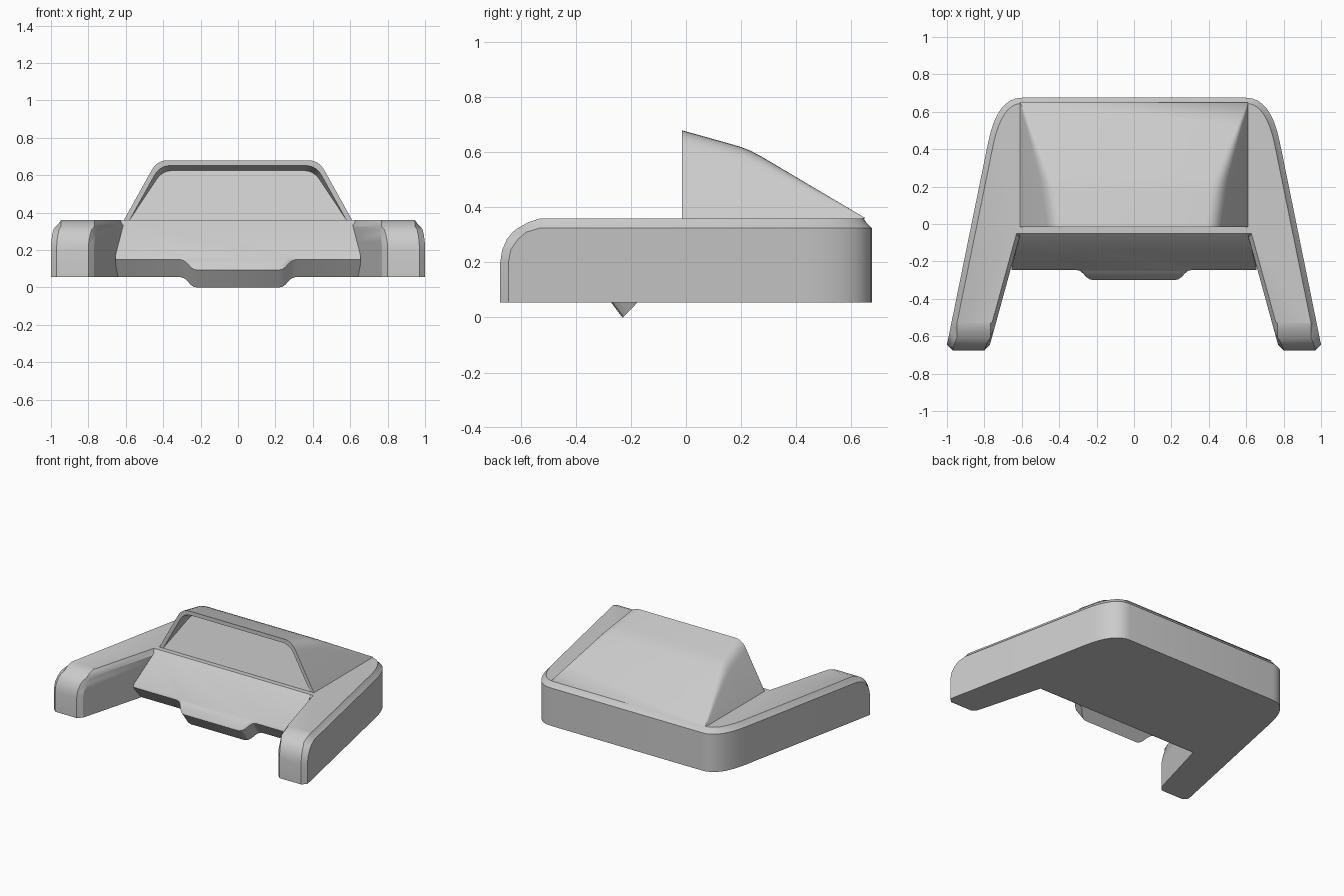
import bpy, bmesh, math

cube = bpy.data.objects.get("Cube")
if cube:
    bpy.data.objects.remove(cube, do_unlink=True)

grey = bpy.data.materials.new("plain grey")
grey.use_nodes = True
grey.diffuse_color = (0.6, 0.6, 0.6, 1)
grey.node_tree.nodes["Principled BSDF"].inputs["Base Color"].default_value = (0.6, 0.6, 0.6, 1)


def mirrored(half):
    """Complete a right-hand half outline with its mirror image."""
    return half + [(-x, y, z) for x, y, z in reversed(half)]


def loft(name, rings, closed=True, cap_start=True, cap_end=True, angle=25):
    """Skin a row of equal-length outlines into one object."""
    bm = bmesh.new()
    rows = [[bm.verts.new(p) for p in ring] for ring in rings]
    n = len(rows[0])
    for a, b in zip(rows, rows[1:]):
        for i in range(n if closed else n - 1):
            j = (i + 1) % n
            bm.faces.new((a[i], a[j], b[j], b[i]))
    if cap_start:
        bm.faces.new(rows[0])
    if cap_end:
        bm.faces.new(rows[-1])
    bmesh.ops.remove_doubles(bm, verts=bm.verts, dist=0.0005)
    bmesh.ops.recalc_face_normals(bm, faces=bm.faces)
    mesh = bpy.data.meshes.new(name)
    bm.to_mesh(mesh)
    bm.free()
    mesh.materials.append(grey)
    obj = bpy.data.objects.new(name, mesh)
    bpy.context.collection.objects.link(obj)
    bpy.ops.object.select_all(action='DESELECT')
    obj.select_set(True)
    bpy.context.view_layer.objects.active = obj
    bpy.ops.object.shade_smooth_by_angle(angle=math.radians(angle))
    return obj


# Base: U-shaped body with two splayed arms, rounded noses and chamfered rim
BACK, TOP = 0.675, 0.36


def outer_x(y):
    return 1.0 - 0.2036 * (y + 0.645)


def inner_x(y):
    return 0.77 - 0.274 * (y + 0.645)


def base_ring(z, nose, side, notch, inset):
    half = [(inner_x(notch) + inset * 0.7, notch, z),
            (inner_x(side) + inset * 0.7, side, z),
            (inner_x(side) + 0.03, nose, z),
            (outer_x(side) - 0.03, nose, z),
            (outer_x(side) - inset, side, z)]
    # Rounded rear corner
    ax, ay = outer_x(0.44) - inset, 0.44
    bx, by = outer_x(BACK) - inset, BACK - inset
    for i in range(9):
        t = i / 8
        u = 1 - t
        half.append((u * u * ax + 2 * u * t * bx + t * t * 0.6,
                     u * u * ay + 2 * u * t * by + t * t * by, z))
    return mirrored(half)


levels = [(0.055, -0.675, -0.645, -0.17, 0), (0.2, -0.675, -0.645, -0.17, 0),
          (0.245, -0.668, -0.637, -0.15, 0), (0.285, -0.65, -0.61, -0.12, 0),
          (0.31, -0.63, -0.58, -0.09, 0), (0.325, -0.61, -0.53, -0.07, 0),
          (0.345, -0.575, -0.53, -0.06, 0.02), (TOP, -0.53, -0.525, -0.05, 0.03)]
loft("base_body", [base_ring(*lv) for lv in levels])


# Front plate: sloping slab with a centre tab and a bevelled lower edge
def plate_point(x, s, t):
    return (x, -0.05 - 0.70 * s + 0.6 * t, TOP - 0.715 * s - 0.8 * t)


def plate_ring(t, grow):
    edge = [(0.655, 0), (0.31, 0), (0.29, 0.008), (0.272, 0.028),
            (0.255, 0.056), (0.237, 0.073), (0.215, 0.08)]
    half = [plate_point(0.607, 0, t)]
    half += [plate_point(x, 0.265 + grow + s, t) for x, s in edge]
    return mirrored(half)


loft("front_plate", [plate_ring(0, 0), plate_ring(0.008, 0.02), plate_ring(0.125, 0.02)])


# Hood: sloping roof with leaning sides
def hood_ring(y, h, foot=0.61):
    r = min(0.055, h * 0.2)
    lean = 0.555
    cx, cz = foot - lean * (h - r), h - r
    half = [(foot, y, TOP), (cx, y, TOP + cz)]
    # Rounded shoulder
    kx = foot - lean * h
    for i in range(1, 6):
        t = i / 5
        u = 1 - t
        half.append((u * u * cx + 2 * u * t * kx + t * t * (kx - r),
                     y, TOP + u * u * cz + 2 * u * t * h + t * t * h))
    return mirrored(half)


FRONT = -0.015
sections = [(FRONT, 0.32), (0.16, 0.271), (0.2, 0.259), (0.235, 0.245),
            (0.27, 0.227), (0.4, 0.15), (0.53, 0.073), (0.65, 0.002)]
loft("hood_shell", [hood_ring(y, h) for y, h in sections],
     closed=False, cap_start=False, cap_end=False)

# Hood front: flat rim around a panel that leans back from its foot
lip = hood_ring(FRONT, 0.292, 0.58)
panel = []
for x, y, z in lip:
    k = (z - TOP) / 0.292
    panel.append((x * (1 - 0.03 * k), y + 0.09 * k, z - 0.027 * k))
loft("hood_front", [hood_ring(FRONT, 0.32), lip, panel],
     closed=False, cap_start=False)
